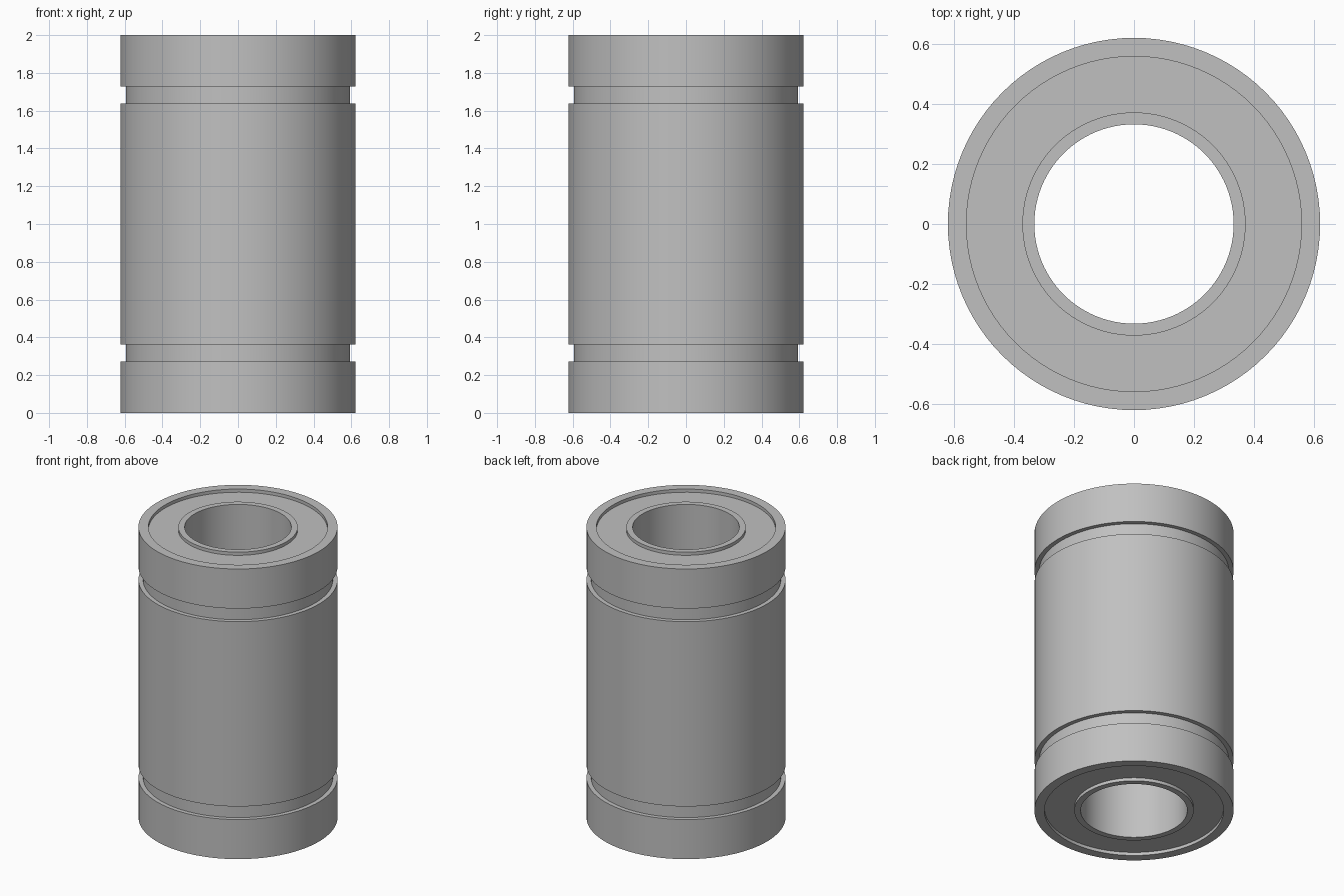
import bpy
import bmesh
from math import cos, sin, tau, radians

SEGMENTS = 96
HEIGHT = 2.0
OUTER, GROOVE, RIM = 0.622, 0.593, 0.56
LIP, BORE = 0.373, 0.333
RECESS = 0.022

cube = bpy.data.objects.get("Cube")
if cube:
    bpy.data.objects.remove(cube, do_unlink=True)

steel = bpy.data.materials.new("satin grey steel")
steel.use_nodes = True
grey = (0.53, 0.53, 0.53, 1.0)
steel.diffuse_color = grey
steel.node_tree.nodes["Principled BSDF"].inputs["Base Color"].default_value = grey


def lathe(name, profile):
    """Revolve a closed (radius, height) profile about the z axis."""
    bm = bmesh.new()
    rings = []
    for i in range(SEGMENTS):
        a = tau * i / SEGMENTS
        rings.append([bm.verts.new((r * cos(a), r * sin(a), z)) for r, z in profile])
    n = len(profile)
    for i, ring in enumerate(rings):
        after = rings[(i + 1) % SEGMENTS]
        for j in range(n):
            k = (j + 1) % n
            bm.faces.new((ring[j], after[j], after[k], ring[k]))
    bmesh.ops.recalc_face_normals(bm, faces=bm.faces)
    mesh = bpy.data.meshes.new(name)
    bm.to_mesh(mesh)
    bm.free()
    mesh.materials.append(steel)
    obj = bpy.data.objects.new(name, mesh)
    bpy.context.collection.objects.link(obj)
    bpy.ops.object.select_all(action="DESELECT")
    obj.select_set(True)
    bpy.context.view_layer.objects.active = obj
    bpy.ops.object.shade_smooth_by_angle(angle=radians(30))
    return obj


# Outer sleeve with two retaining ring grooves, mirrored about mid height
lower = [(RIM, 0), (OUTER, 0), (OUTER, 0.273), (GROOVE, 0.273),
         (GROOVE, 0.363), (OUTER, 0.363)]
upper = [(r, HEIGHT - z) for r, z in reversed(lower)]
lathe("outer_sleeve", lower + upper)

# Recessed body between the sleeve and the liner, forming both end faces
lathe("end_seal_body", [(LIP, RECESS), (RIM, RECESS),
                        (RIM, HEIGHT - RECESS), (LIP, HEIGHT - RECESS)])

# Bore liner whose lips stand up to the sleeve ends
lathe("bore_liner", [(BORE, 0), (LIP, 0), (LIP, HEIGHT), (BORE, HEIGHT)])
